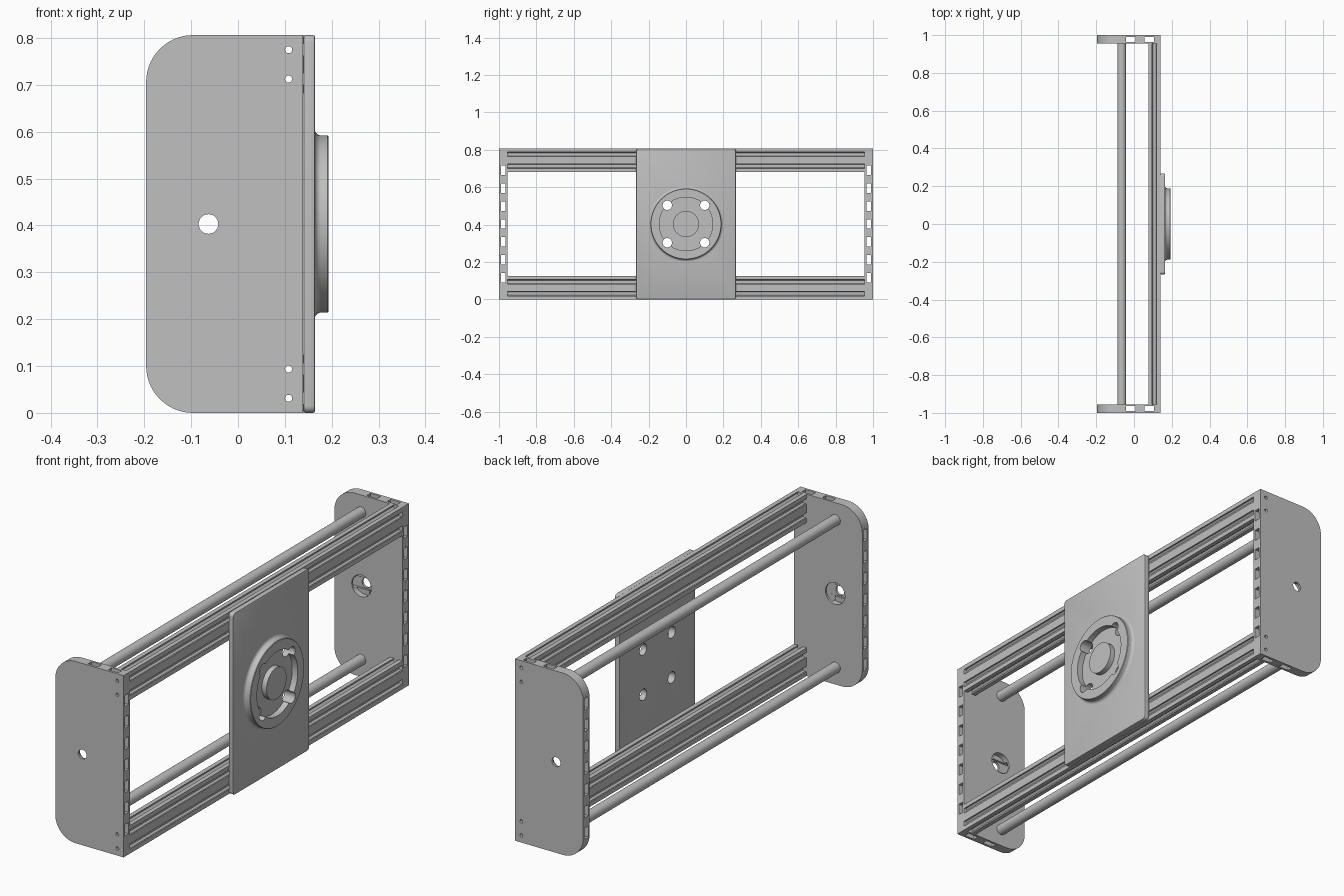
import bpy, bmesh, math
from mathutils import Matrix, Vector

cube = bpy.data.objects.get("Cube")
if cube:
    bpy.data.objects.remove(cube)

H = 0.806          # overall height
MID = H / 2
INNER, OUTER = 0.955, 1.0   # end plate faces along y

grey = bpy.data.materials.new("satin_grey")
grey.use_nodes = True
grey.diffuse_color = (0.53, 0.53, 0.53, 1)
grey.node_tree.nodes["Principled BSDF"].inputs["Base Color"].default_value = grey.diffuse_color


def make(name, bm):
    bmesh.ops.recalc_face_normals(bm, faces=bm.faces)
    mesh = bpy.data.meshes.new(name)
    bm.to_mesh(mesh)
    bm.free()
    mesh.materials.append(grey)
    ob = bpy.data.objects.new(name, mesh)
    bpy.context.collection.objects.link(ob)
    return ob


def arc(cu, cv, r, a0=0, a1=360, n=24):
    closed = a1 - a0 == 360
    steps = n if closed else n + 1
    angles = [math.radians(a0 + (a1 - a0) * i / n) for i in range(steps)]
    return [(cu + r * math.cos(a), cv + r * math.sin(a)) for a in angles]


def prism(name, loops, w0, w1, axis):
    """Extrude an outline with holes along x (outline in y, z) or y (outline in x, z)."""
    place = (lambda u, v, w: (w, u, v)) if axis == "x" else (lambda u, v, w: (u, w, v))
    bm = bmesh.new()
    for loop in loops:
        vs = [bm.verts.new(place(u, v, w0)) for u, v in loop]
        for a, b in zip(vs, vs[1:] + vs[:1]):
            bm.edges.new((a, b))
    if len(loops) == 1:
        bm.faces.new(list(bm.verts))
    else:
        bmesh.ops.triangle_fill(bm, use_beauty=True, edges=bm.edges[:])
    res = bmesh.ops.extrude_face_region(bm, geom=bm.faces[:])
    moved = [g for g in res["geom"] if isinstance(g, bmesh.types.BMVert)]
    bmesh.ops.translate(bm, verts=moved, vec=Vector(place(0, 0, w1 - w0)))
    return make(name, bm)


def boxes(name, items):
    bm = bmesh.new()
    for centre, size in items:
        m = Matrix.Translation(centre) @ Matrix.Diagonal((*size, 1))
        bmesh.ops.create_cube(bm, size=1, matrix=m)
    return make(name, bm)


def cylinders(name, centres, r, length, axis, n=32):
    turn = Matrix.Rotation(math.pi / 2, 4, "Y" if axis == "x" else "X")
    bm = bmesh.new()
    for c in centres:
        bmesh.ops.create_cone(bm, cap_ends=True, segments=n, radius1=r, radius2=r,
                              depth=length, matrix=Matrix.Translation(c) @ turn)
    return make(name, bm)


def cut(ob, *cutters):
    for c in cutters:
        mod = ob.modifiers.new("cut", "BOOLEAN")
        mod.operation, mod.solver, mod.object = "DIFFERENCE", "EXACT", c
        c.hide_render = True


def finish(ob, angle=35):
    """Apply modifiers and smooth the round surfaces."""
    bpy.ops.object.select_all(action="DESELECT")
    ob.select_set(True)
    bpy.context.view_layer.objects.active = ob
    bpy.ops.object.convert(target="MESH")
    bpy.ops.object.shade_smooth_by_angle(angle=math.radians(angle))


# Slotted rails: two square cells stacked, a T-slot in each outer side
CELL = 0.0625
RAIL_X = 0.108
h = CELL / 2
T_SLOT = [(-.012, 0), (-.012, .006), (-.018, .006), (-.008, .017),
          (.008, .017), (.018, .006), (.012, .006), (.012, 0)]


def rail_outline(zc):
    # slot centre and direction of travel, counter-clockwise, with a corner after some
    sides = [((0, -CELL), (1, 0), True), ((h, -h), (0, 1), False), ((h, h), (0, 1), True),
             ((0, CELL), (-1, 0), True), ((-h, h), (0, -1), False), ((-h, -h), (0, -1), True)]
    pts = []
    for (cu, cv), (tu, tv), corner in sides:
        nu, nv = -tv, tu
        for s, d in T_SLOT:
            pts.append((RAIL_X + cu + tu * s + nu * d, zc + cv + tv * s + nv * d))
        if corner:
            pts.append((RAIL_X + cu + tu * h, zc + cv + tv * h))
    return pts


rail_centres = {"lower_rail": CELL, "upper_rail": H - CELL}
bores = [arc(RAIL_X, zc + s * h, 0.0075, n=16) for zc in rail_centres.values() for s in (-1, 1)]
for i, (name, zc) in enumerate(rail_centres.items()):
    finish(prism(name, [rail_outline(zc)] + bores[2 * i:2 * i + 2], -INNER, INNER, "y"))

# Round guide rods
for name, z in (("lower_rod", MID - 0.327), ("upper_rod", MID + 0.327)):
    finish(cylinders(name, [(-0.065, 0, z)], 0.0235, 2 * INNER, "y"))

# End plates with rounded rear corners, screw holes and a shaft hole
BACK, FRONT, R = -0.196, 0.139, 0.1
outline = ([(FRONT, 0), (FRONT, H)] + arc(BACK + R, H - R, R, 90, 180, 14)
           + arc(BACK + R, R, R, 180, 270, 14))
shaft_hole = arc(-0.063, MID, 0.021)
end_plates = prism("end_plates", [outline, shaft_hole] + bores, INNER, OUTER, "y")

# Channels crossing inside the end plates, plus the inner counterbore
Y_CH = 0.977
long_slots = boxes("long_slot_cutter", [((0, Y_CH, MID + i * 0.0955), (1, 0.025, 0.05))
                                        for i in range(-3, 4)])
tall_slots = boxes("tall_slot_cutter", [((x, Y_CH, MID), (0.05, 0.0245, 1))
                                        for x in (-0.018, 0.081)])
counterbore = cylinders("counterbore_cutter", [(-0.063, INNER, MID)], 0.048, 0.052, "y")
cut(end_plates, long_slots, tall_slots, counterbore)
mirror = end_plates.modifiers.new("mirror", "MIRROR")
mirror.use_axis = (False, True, False)
finish(end_plates)

# Carriage plate with softened edges
W, C, PX0, PX1 = 0.267, 0.015, 0.14, 0.164
rounded = []
for u, v, a in ((W - C, C, -90), (W - C, H - C, 0), (C - W, H - C, 90), (C - W, C, 180)):
    rounded += arc(u, v, C, a, a + 90, 5)
carriage = prism("carriage_plate", [rounded], PX0, PX1, "x")
soft = carriage.modifiers.new("soft_edge", "BEVEL")
soft.width, soft.segments, soft.limit_method = 0.004, 2, "ANGLE"
soft.angle_limit = math.radians(60)

# Lathed flange: filleted base, rim, ring recess and central hub
RIM, TOP, FLOOR = 0.189, 0.193, 0.166
F = 0.013
fillet = [(RIM + F - F * math.sin(t), PX1 + F - F * math.cos(t))
          for t in (math.radians(15 * i) for i in range(7))]
profile = ([(0, PX1 - 0.005), (RIM + F, PX1 - 0.005)] + fillet
           + [(RIM, TOP - 0.002), (RIM - 0.002, TOP), (0.143, TOP), (0.143, FLOOR),
              (0.07, FLOOR), (0.07, TOP - 0.004), (0, TOP - 0.004)])
bm = bmesh.new()
vs = [bm.verts.new((x, r, MID)) for r, x in profile]
edges = [bm.edges.new(pair) for pair in zip(vs, vs[1:])]
bmesh.ops.spin(bm, geom=vs + edges, cent=(0, 0, MID), axis=(1, 0, 0),
               angle=2 * math.pi, steps=64)
bmesh.ops.remove_doubles(bm, verts=bm.verts, dist=1e-5)
flange = make("mounting_flange", bm)

# Four bolt holes through flange and carriage
bolt_holes = cylinders("bolt_hole_cutter", [(0.16, sy * 0.1, MID + sz * 0.1)
                                            for sy in (-1, 1) for sz in (-1, 1)],
                       0.025, 0.2, "x")
for part in (carriage, flange):
    cut(part, bolt_holes)
    finish(part)

for cutter in (long_slots, tall_slots, counterbore, bolt_holes):
    bpy.data.objects.remove(cutter)
